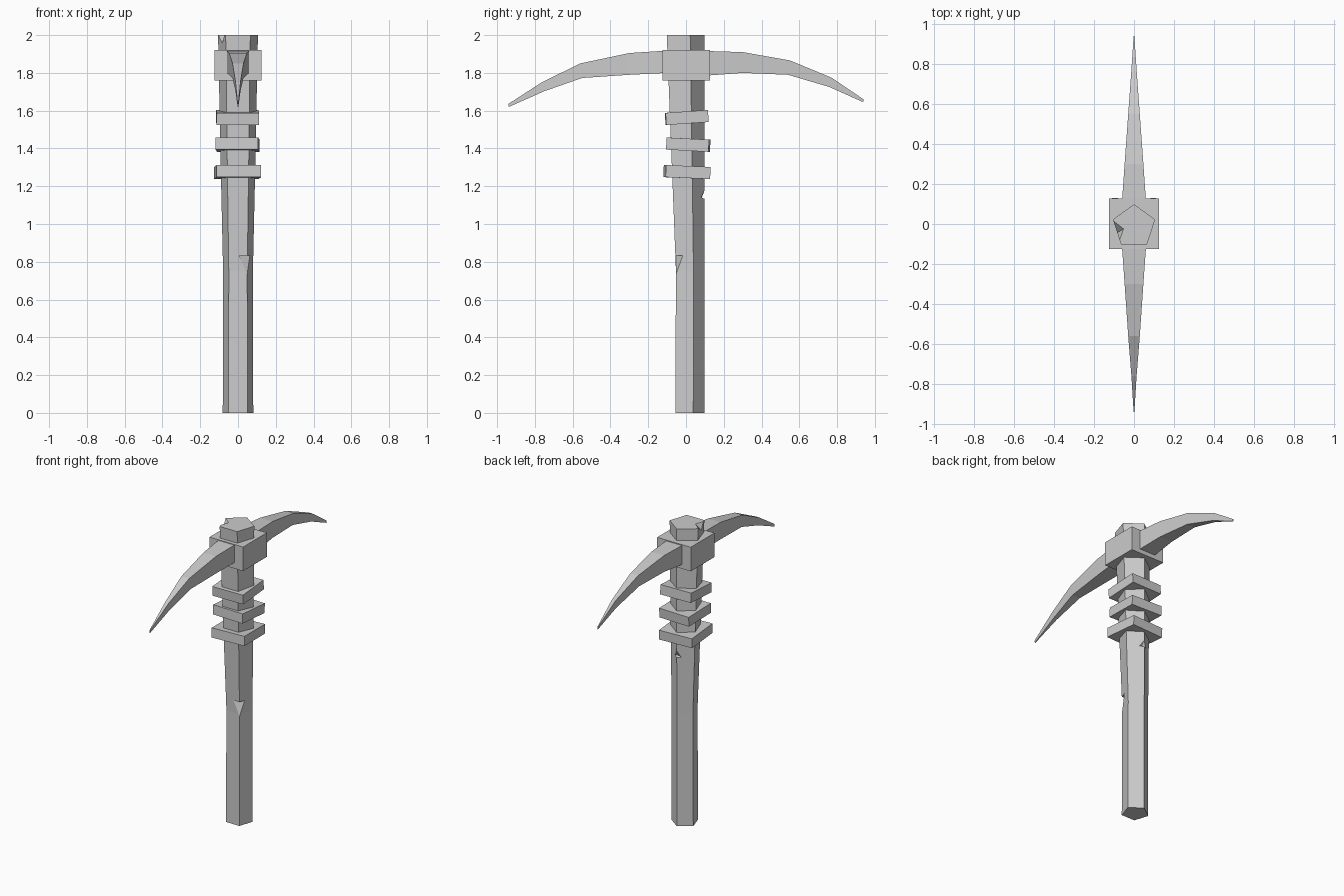
import bpy, bmesh, math
from mathutils import Matrix, Euler

if "Cube" in bpy.data.objects:
    bpy.data.objects.remove(bpy.data.objects["Cube"])


def make_object(name, bm):
    bmesh.ops.recalc_face_normals(bm, faces=bm.faces)
    mesh = bpy.data.meshes.new(name)
    bm.to_mesh(mesh)
    bm.free()
    obj = bpy.data.objects.new(name, mesh)
    bpy.context.collection.objects.link(obj)
    return obj


def loft(name, rings):
    """Skin a list of equal-length point rings and cap both ends."""
    bm = bmesh.new()
    loops = [[bm.verts.new(p) for p in ring] for ring in rings]
    n = len(loops[0])
    for a, b in zip(loops, loops[1:]):
        for i in range(n):
            j = (i + 1) % n
            bm.faces.new((a[i], a[j], b[j], b[i]))
    bm.faces.new(loops[0])
    bm.faces.new(loops[-1])
    return make_object(name, bm)


def box(name, center, size, tilt=(0, 0, 0)):
    bm = bmesh.new()
    rot = Euler([math.radians(a) for a in tilt]).to_matrix().to_4x4()
    bmesh.ops.create_cube(bm, size=1, matrix=Matrix.Translation(center) @ rot @ Matrix.Diagonal((*size, 1)))
    return make_object(name, bm)


def chip(target, name, points):
    """Cut a convex chip out of the target."""
    bm = bmesh.new()
    for p in points:
        bm.verts.new(p)
    bmesh.ops.convex_hull(bm, input=bm.verts)
    cutter = make_object(name, bm)
    cutter.hide_render = True
    cutter.hide_set(True)
    mod = target.modifiers.new(name, 'BOOLEAN')
    mod.operation = 'DIFFERENCE'
    mod.solver = 'EXACT'
    mod.object = cutter


def pentagon(z, radius, cy):
    return [(radius * math.sin(i * math.tau / 5), cy + radius * math.cos(i * math.tau / 5), z)
            for i in range(5)]


# Five-sided handle, flaring towards the head
handle = loft("handle", [pentagon(0, 0.085, 0.012), pentagon(0.75, 0.083, 0.014),
                         pentagon(1.3, 0.096, 0.003), pentagon(2.0, 0.111, -0.012)])

# Chips in the handle: front edge, back edge, top rim
chip(handle, "front_chip_cutter", [(0.0, -0.052, 0.832), (0.067, -0.015, 0.832),
                                   (0.051, -0.053, 0.73), (0.11, -0.12, 0.832)])
chip(handle, "back_chip_cutter", [(0.04, 0.085, 1.14), (-0.03, 0.085, 1.135), (0.0, 0.075, 1.14),
                                  (0.0, 0.102, 1.185), (0.0, 0.15, 1.19), (0.0, 0.15, 1.12)])
chip(handle, "top_chip_cutter", [(-0.115, 0.035, 2.01), (-0.045, -0.02, 2.01), (-0.07, -0.09, 2.01),
                                 (-0.085, -0.045, 1.955), (-0.16, -0.04, 2.01)])

# Block that holds the head
box("head_block", (0, 0.002, 1.84), (0.25, 0.252, 0.162))

# Tilted bindings below the head
for i, (z, size, cy, tilt) in enumerate([(1.564, 0.225, 0.004, (4, 0, 1)),
                                         (1.42, 0.225, 0.012, (-3, 0, -2)),
                                         (1.275, 0.236, 0.005, (-2.5, 0, 3))]):
    box(f"binding_{i + 1}", (-0.002, cy, z), (size, size, 0.064), tilt)

# Curved pick spikes: top y, top z, bottom y, bottom z, half width
spikes = {
    "rear_spike": (1, [(0.1, 1.916, 0.1, 1.785, 0.061), (0.3, 1.91, 0.3, 1.80, 0.047),
                       (0.55, 1.866, 0.54, 1.79, 0.029), (0.77, 1.775, 0.76, 1.725, 0.013),
                       (0.94, 1.66, 0.938, 1.645, 0.002)]),
    "front_spike": (-1, [(0.1, 1.918, 0.1, 1.80, 0.061), (0.3, 1.905, 0.3, 1.79, 0.047),
                         (0.56, 1.85, 0.55, 1.773, 0.029), (0.76, 1.752, 0.75, 1.703, 0.013),
                         (0.94, 1.636, 0.938, 1.62, 0.002)]),
}
for name, (side, profile) in spikes.items():
    loft(name, [[(-w, side * ty, tz), (w, side * ty, tz), (w, side * by, bz), (-w, side * by, bz)]
                for ty, tz, by, bz, w in profile])
